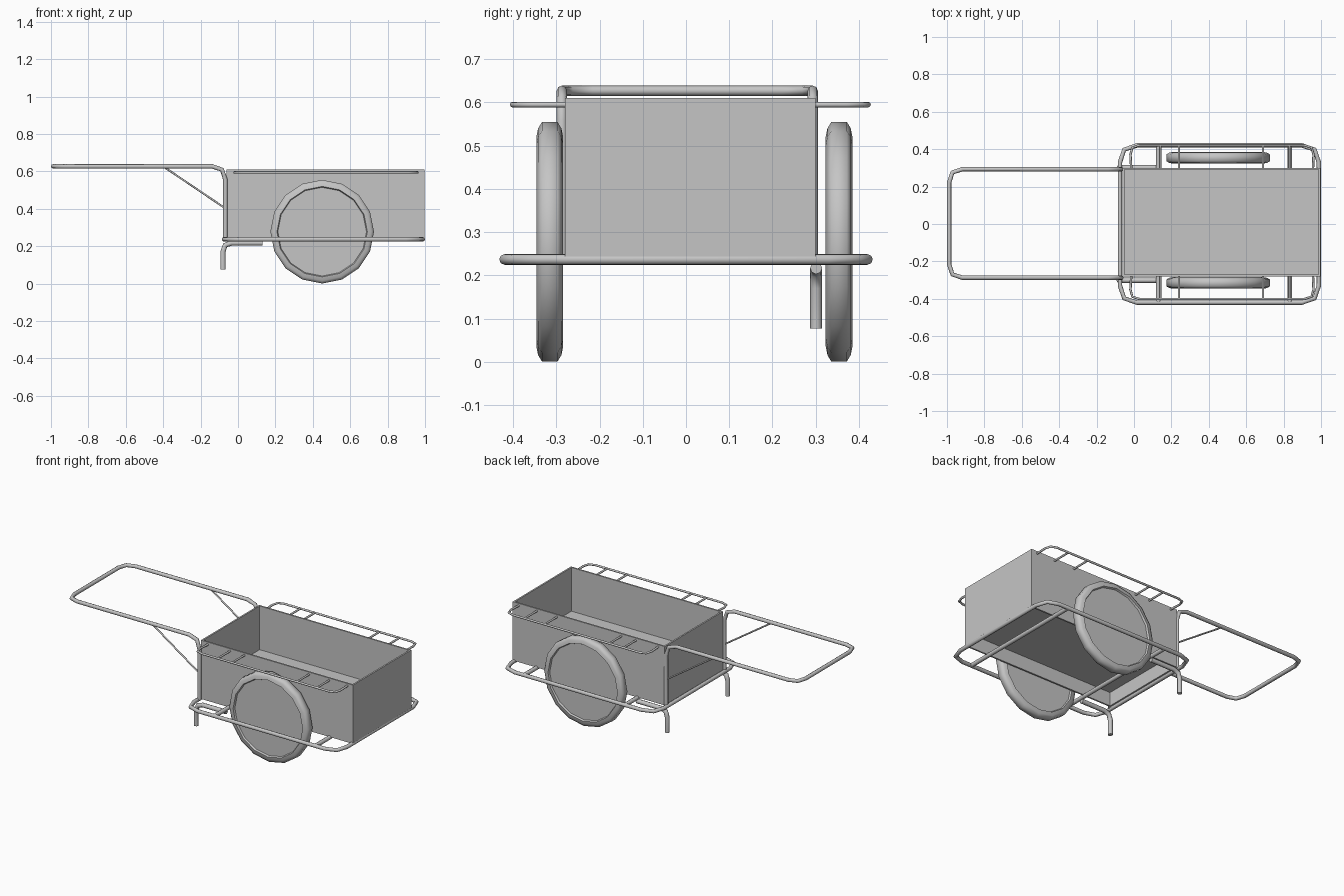
import bpy, bmesh, math
from mathutils import Vector

cube = bpy.data.objects.get("Cube")
if cube:
    bpy.data.objects.remove(cube, do_unlink=True)

grey = bpy.data.materials.new("plain grey")
grey.use_nodes = True
GREY = (0.56, 0.56, 0.56, 1)
grey.diffuse_color = GREY
grey.node_tree.nodes["Principled BSDF"].inputs["Base Color"].default_value = GREY


def add_object(name, mesh, smooth=True):
    mesh.materials.clear()
    mesh.materials.append(grey)
    ob = bpy.data.objects.new(name, mesh)
    bpy.context.collection.objects.link(ob)
    if smooth:
        bpy.ops.object.select_all(action='DESELECT')
        ob.select_set(True)
        bpy.context.view_layer.objects.active = ob
        bpy.ops.object.shade_smooth_by_angle(angle=math.radians(65))
    return ob


def rounded(points, radius, closed, steps=2):
    """Replace the corners of a path by short bends."""
    pts = [Vector(p) for p in points]
    out = []
    for i, p in enumerate(pts):
        if not closed and i in (0, len(pts) - 1):
            out.append(p)
            continue
        a = p + (pts[i - 1] - p).normalized() * radius
        b = p + (pts[(i + 1) % len(pts)] - p).normalized() * radius
        for k in range(steps + 1):
            t = k / steps
            out.append(a * (1 - t) ** 2 + p * 2 * t * (1 - t) + b * t * t)
    return out


def tube(name, points, thickness, bend=0.0, closed=False):
    """Round bar swept along a path, turned into a mesh."""
    pts = rounded(points, bend, closed) if bend else [Vector(p) for p in points]
    curve = bpy.data.curves.new(name + "_path", 'CURVE')
    curve.dimensions = '3D'
    curve.bevel_depth = thickness
    curve.bevel_resolution = 2
    curve.use_fill_caps = True
    spline = curve.splines.new('POLY')
    spline.points.add(len(pts) - 1)
    for sp, p in zip(spline.points, pts):
        sp.co = (*p, 1)
    spline.use_cyclic_u = closed
    temp = bpy.data.objects.new(name + "_temp", curve)
    bpy.context.collection.objects.link(temp)
    graph = bpy.context.evaluated_depsgraph_get()
    mesh = bpy.data.meshes.new_from_object(temp.evaluated_get(graph))
    bpy.data.objects.remove(temp, do_unlink=True)
    return add_object(name, mesh)


# Box: hollowed from above and from below, leaving walls and a raised floor
X0, X1, Z0, Z1 = -0.062, 0.997, 0.24, 0.61
MID, HALF = 0.01, 0.29
FLOOR_TOP, FLOOR_BOTTOM = 0.335, 0.325
bm = bmesh.new()
bmesh.ops.create_cube(bm, size=1)
for v in bm.verts:
    v.co.x = X1 if v.co.x > 0 else X0
    v.co.y = MID + math.copysign(HALF, v.co.y)
    v.co.z = Z1 if v.co.z > 0 else Z0
bm.normal_update()
ends = [f for f in bm.faces if abs(f.normal.z) > 0.9]
for face in ends:
    level = FLOOR_TOP if face.normal.z > 0 else FLOOR_BOTTOM
    bmesh.ops.inset_region(bm, faces=[face], thickness=0.014)
    hole = bmesh.ops.extrude_discrete_faces(bm, faces=[face])["faces"][0]
    for v in hole.verts:
        v.co.z = level
mesh = bpy.data.meshes.new("box")
bm.to_mesh(mesh)
bm.free()
add_object("cargo_box", mesh, smooth=False)

# Lower frame loop and the bars crossing under the box
FZ, FY = 0.237, 0.42
tube("lower_frame", [(-0.075, -FY, FZ), (0.988, -FY, FZ),
                     (0.988, FY, FZ), (-0.075, FY, FZ)], 0.012, 0.09, True)
for i, x in enumerate((0.13, 0.833)):
    tube(f"cross_bar_{i}", [(x, -FY, FZ), (x, FY, FZ)], 0.0125)

# Push handle, bent down at the box on both sides
HZ, HX = 0.627, -0.068
a, b = 0.293, -0.287
tube("handle", [(HX, a, FZ), (HX, a, HZ), (-0.988, a, HZ),
                (-0.988, b, HZ), (HX, b, HZ), (HX, b, FZ)], 0.012, 0.07)

# Wheel: lathed profile of tyre and flat disc, (radius, half width)
PROFILE = [(0, 0.02), (0.237, 0.02), (0.242, 0.031), (0.262, 0.027),
           (0.277, 0.018)]


def wheel(name, y):
    bm = bmesh.new()
    ring = PROFILE + [(r, -w) for r, w in reversed(PROFILE)]
    verts = [bm.verts.new((r, w, 0)) for r, w in ring]
    edges = [bm.edges.new(pair) for pair in zip(verts, verts[1:])]
    bmesh.ops.spin(bm, geom=verts + edges, axis=(0, 1, 0), cent=(0, 0, 0),
                   angle=2 * math.pi, steps=16)
    bmesh.ops.remove_doubles(bm, verts=bm.verts, dist=0.0005)
    bmesh.ops.recalc_face_normals(bm, faces=bm.faces)
    mesh = bpy.data.meshes.new(name)
    bm.to_mesh(mesh)
    bm.free()
    ob = add_object(name, mesh)
    ob.location = (0.45, y, 0.278)


wheel("front_wheel", -0.315)
wheel("back_wheel", 0.354)

# Parts repeated on both long sides
for side, s, hy in (("front", -1, b), ("back", 1, a)):
    wall, rail, rz = MID + s * HALF, MID + s * 0.411, 0.595
    tube(side + "_rack_rail", [(-0.015, wall, rz), (-0.022, rail, rz),
                               (0.962, rail, rz), (0.957, wall, rz)], 0.0065, 0.05)
    for i, x in enumerate((0.14, 0.24, 0.69, 0.83)):
        tube(f"{side}_rack_rung_{i}", [(x, wall, rz), (x, rail, rz)], 0.006)
    tube(side + "_strut", [(-0.4, hy, HZ), (HX, hy, 0.403)], 0.005)
    tube(side + "_leg", [(-0.08, s * 0.301, 0.077), (-0.08, s * 0.301, 0.217),
                         (0.13, s * 0.301, 0.217)], 0.014, 0.045)
